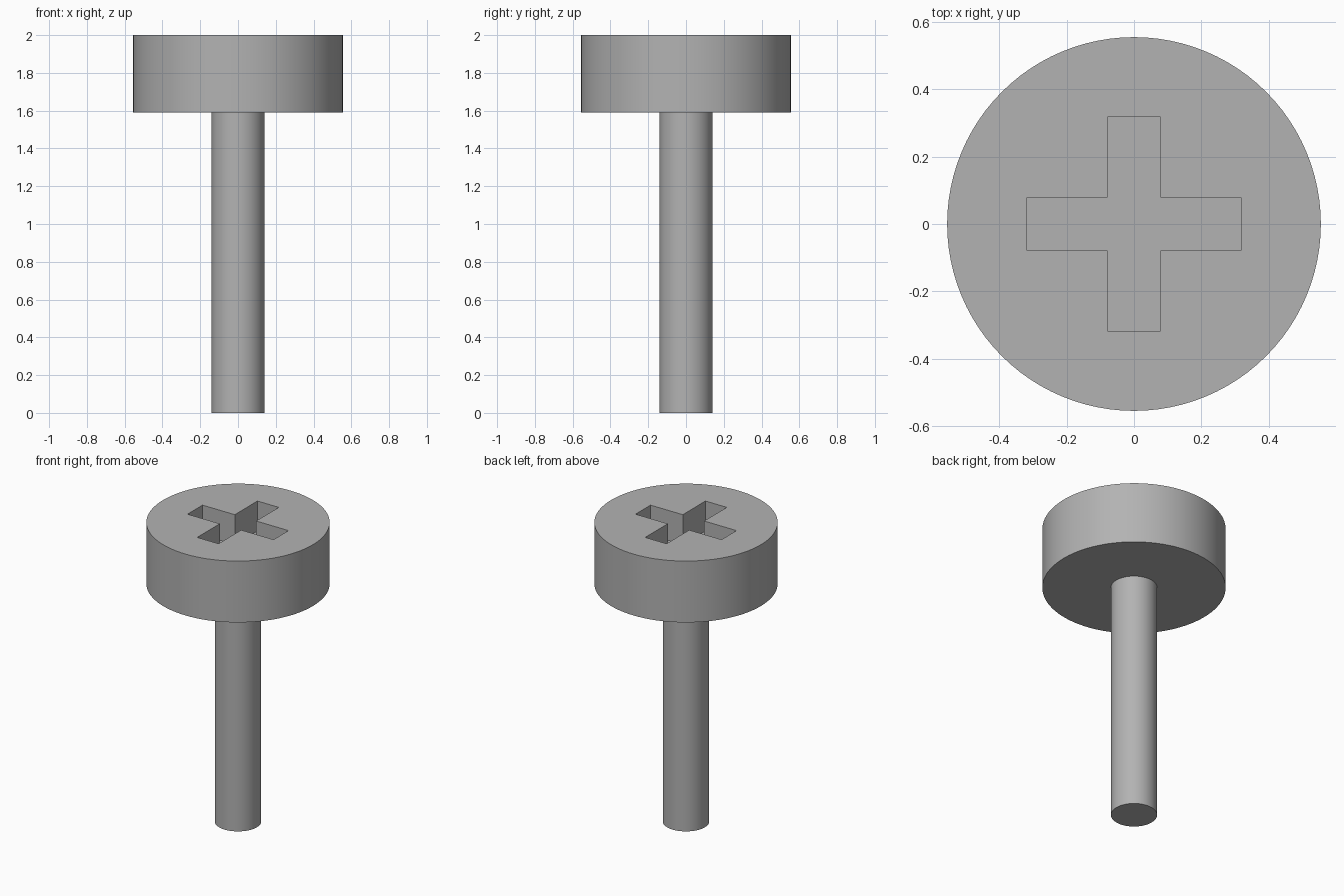
import bpy, bmesh, math

if "Cube" in bpy.data.objects:
    bpy.data.objects.remove(bpy.data.objects["Cube"], do_unlink=True)

HEAD_R, SHAFT_R = 0.555, 0.14
HEAD_Z, TOP_Z = 1.59, 2.0
SLOT_LEN, SLOT_HALF, SLOT_DEPTH = 0.318, 0.079, 0.2

# Single plain grey metal
steel = bpy.data.materials.new("grey metal")
steel.use_nodes = True
grey = (0.45, 0.45, 0.45, 1)
steel.diffuse_color = grey
steel.node_tree.nodes["Principled BSDF"].inputs["Base Color"].default_value = grey


def cylinder(name, radius, z0, z1):
    bpy.ops.mesh.primitive_cylinder_add(vertices=96, radius=radius, depth=z1 - z0,
                                        location=(0, 0, (z0 + z1) / 2))
    obj = bpy.context.object
    obj.name = name
    obj.data.materials.append(steel)
    return obj


def cross_prism(name, z0, z1):
    # Cross outline: three corners of one arm, turned four times
    arm = [(SLOT_HALF, SLOT_HALF), (SLOT_HALF, SLOT_LEN), (-SLOT_HALF, SLOT_LEN)]
    bm = bmesh.new()
    verts = []
    for k in range(4):
        c, s = math.cos(k * math.pi / 2), math.sin(k * math.pi / 2)
        verts += [bm.verts.new((x * c - y * s, x * s + y * c, z0)) for x, y in arm]
    face = bm.faces.new(verts)
    ext = bmesh.ops.extrude_face_region(bm, geom=[face])["geom"]
    bmesh.ops.translate(bm, vec=(0, 0, z1 - z0),
                        verts=[g for g in ext if isinstance(g, bmesh.types.BMVert)])
    bmesh.ops.recalc_face_normals(bm, faces=bm.faces)
    mesh = bpy.data.meshes.new(name)
    bm.to_mesh(mesh)
    bm.free()
    mesh.materials.append(steel)
    obj = bpy.data.objects.new(name, mesh)
    bpy.context.collection.objects.link(obj)
    return obj


# Shaft and head
shaft = cylinder("shaft", SHAFT_R, 0, HEAD_Z)
head = cylinder("head", HEAD_R, HEAD_Z, TOP_Z)

# Cross slot sunk into the head
cutter = cross_prism("slot_cutter", TOP_Z - SLOT_DEPTH, TOP_Z + 0.1)
cut = head.modifiers.new("cross_slot", "BOOLEAN")
cut.object = cutter
cut.operation = "DIFFERENCE"
cut.solver = "EXACT"
bpy.context.view_layer.objects.active = head
bpy.ops.object.modifier_apply(modifier=cut.name)
bpy.data.objects.remove(cutter, do_unlink=True)

# Smooth round sides, sharp rims and slot corners
for obj in (shaft, head):
    bpy.ops.object.select_all(action="DESELECT")
    obj.select_set(True)
    bpy.context.view_layer.objects.active = obj
    bpy.ops.object.shade_smooth_by_angle(angle=math.radians(30))
